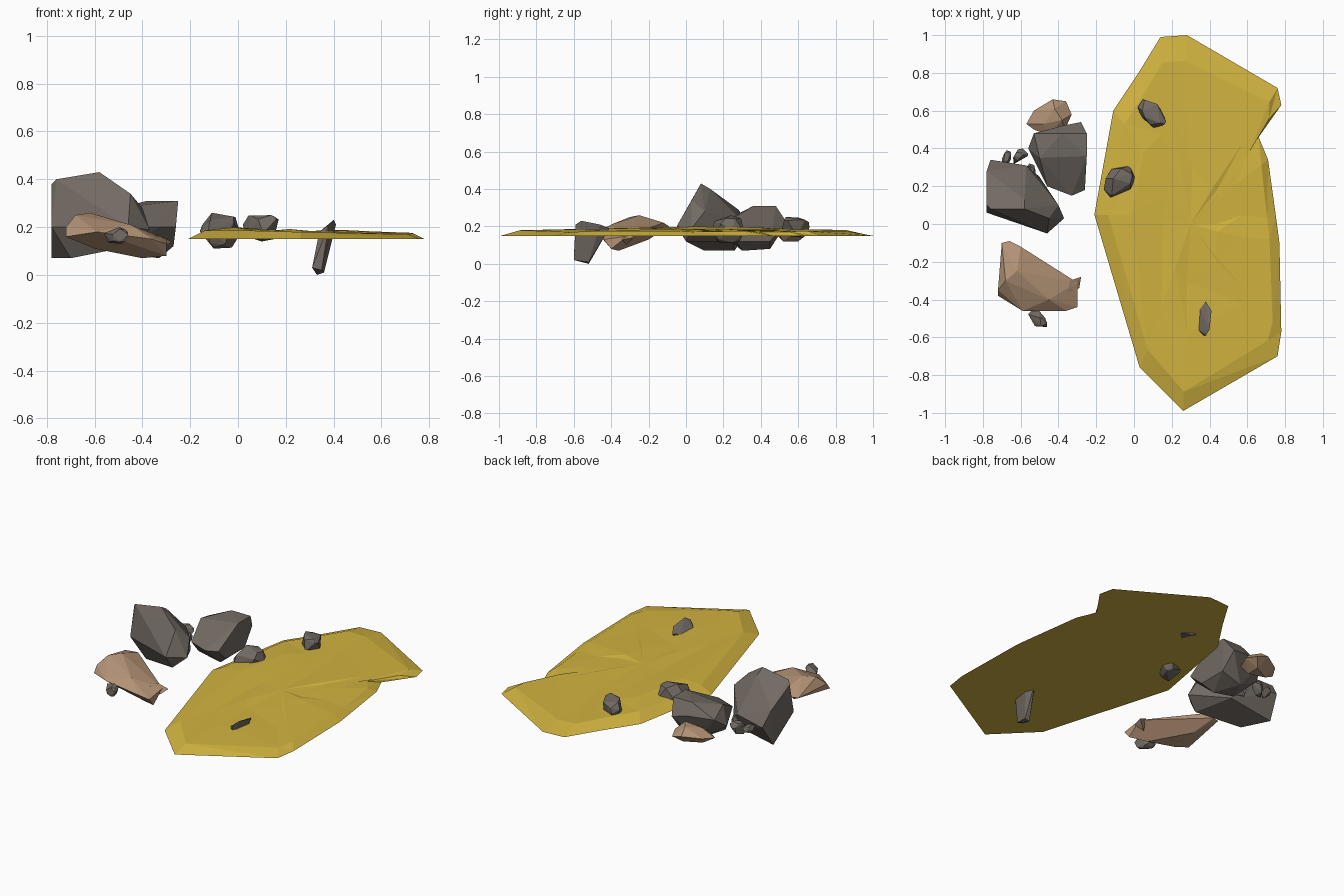
import bpy, bmesh, random
from mathutils import Vector

if "Cube" in bpy.data.objects:
    bpy.data.objects.remove(bpy.data.objects["Cube"])

random.seed(4)


def material(name, rgb):
    m = bpy.data.materials.new(name)
    m.diffuse_color = (*rgb, 1)
    m.use_nodes = True
    m.node_tree.nodes["Principled BSDF"].inputs["Base Color"].default_value = m.diffuse_color
    return m


SAND = material("sand", (0.64, 0.45, 0.05))
GREY = material("grey_stone", (0.17, 0.145, 0.125))
TAN = material("tan_stone", (0.45, 0.29, 0.18))


def finish(bm, name, mat):
    bmesh.ops.recalc_face_normals(bm, faces=bm.faces)
    me = bpy.data.meshes.new(name)
    bm.to_mesh(me)
    bm.free()
    me.materials.append(mat)
    ob = bpy.data.objects.new(name, me)
    bpy.context.collection.objects.link(ob)


def rock(name, mat, pts):
    """Faceted stone: convex hull of its corner points."""
    bm = bmesh.new()
    for p in pts:
        bm.verts.new(p)
    res = bmesh.ops.convex_hull(bm, input=bm.verts)
    junk = {v for v in res["geom_interior"] + res["geom_unused"]
            if isinstance(v, bmesh.types.BMVert)}
    bmesh.ops.delete(bm, geom=list(junk), context='VERTS')
    bmesh.ops.dissolve_limit(bm, angle_limit=0.12, verts=bm.verts, edges=bm.edges)
    finish(bm, name, mat)


def pebble(name, mat, lo, hi, skew=0.0):
    """Random faceted stone fitted to a box, optionally sheared in plan."""
    pts = []
    for i in range(22):
        v = Vector([random.gauss(0, 1) for _ in range(3)]).normalized()
        v.y += skew * v.x
        pts.append(v)
    ranges = [(min(p[k] for p in pts), max(p[k] for p in pts)) for k in range(3)]
    rock(name, mat, [[lo[k] + (p[k] - ranges[k][0]) / (ranges[k][1] - ranges[k][0])
                      * (hi[k] - lo[k]) for k in range(3)] for p in pts])


# Sand patch: flat underside, bevelled rim and gently uneven top
outline = [(.14, .99), (.28, 1), (.76, .72), (.78, .63), (.66, .46), (.71, .34),
           (.75, .05), (.77, -.1), (.78, -.57), (.76, -.7), (.26, -.99),
           (.03, -.76), (-.21, .05), (-.11, .6), (.03, .81)]
bm = bmesh.new()
rings = []
for s, h in ((1, .15), (.88, .172), (.6, .178), (.3, .182)):
    ring = []
    for x, y in outline:
        px, py = .3 + (x - .3) * s, y * s
        z = h
        if s < 1:
            px += random.uniform(-.015, .015)
            py += random.uniform(-.02, .02)
            z += random.uniform(-.004, .006) + max(0, .018 - abs(px) * .06)
        ring.append(bm.verts.new((px, py, z)))
    rings.append(ring)
n = len(outline)
bm.faces.new(rings[0])
for a, b in zip(rings, rings[1:]):
    for i in range(n):
        j = (i + 1) % n
        bm.faces.new((a[i], a[j], b[j]))
        bm.faces.new((a[i], b[j], b[i]))
centre = bm.verts.new((.3, 0, .184))
for i in range(n):
    bm.faces.new((rings[-1][i], rings[-1][(i + 1) % n], centre))
finish(bm, "sand_patch", SAND)

# Tall leaning boulder
rock("tall_boulder", GREY, [
    (-.78, .1, .38), (-.76, .08, .4), (-.58, .08, .43), (-.58, .13, .4),
    (-.78, .28, .29), (-.76, .34, .2), (-.57, .31, .22), (-.45, .03, .34),
    (-.4, .1, .28), (-.37, .03, .19), (-.46, -.05, .2), (-.66, .01, .2),
    (-.78, .06, .2), (-.78, .26, .07), (-.7, .1, .07), (-.45, 0, .12),
    (-.5, .25, .12)])

# Blocky boulder
rock("block_boulder", GREY, [
    (-.25, .48, .31), (-.25, .36, .31), (-.38, .48, .31), (-.5, .35, .28),
    (-.53, .48, .24), (-.38, .52, .24), (-.28, .54, .22), (-.26, .18, .2),
    (-.33, .15, .2), (-.46, .2, .2), (-.56, .4, .18), (-.27, .45, .12),
    (-.27, .27, .12), (-.33, .3, .07), (-.4, .45, .08), (-.48, .3, .1)])

# Flat tan slab
rock("tan_slab", TAN, [
    (-.7, -.1, .2), (-.66, -.09, .2), (-.6, -.12, .22), (-.68, -.3, .25),
    (-.62, -.25, .26), (-.47, -.24, .2), (-.3, -.31, .15), (-.3, -.44, .13),
    (-.36, -.46, .15), (-.59, -.46, .18), (-.72, -.38, .16), (-.72, -.35, .2),
    (-.3, -.4, .08), (-.4, -.36, .07), (-.6, -.36, .11), (-.6, -.2, .13),
    (-.45, -.4, .21)])
rock("tan_slab_tip", TAN, [
    (-.34, -.3, .17), (-.28, -.28, .14), (-.29, -.34, .13), (-.35, -.36, .17),
    (-.34, -.32, .1)])

# Small tan stone at the back
rock("small_tan_stone", TAN, [
    (-.43, .66, .18), (-.36, .65, .16), (-.33, .58, .17), (-.37, .49, .17),
    (-.45, .47, .17), (-.53, .5, .16), (-.57, .53, .16), (-.53, .6, .17),
    (-.42, .61, .22), (-.38, .55, .22), (-.48, .53, .2), (-.4, .6, .12),
    (-.5, .55, .12), (-.4, .52, .12)])

# Upright shard passing through the sand
rock("upright_shard", GREY, [
    (.38, -.59, .21), (.4, -.56, .23), (.41, -.46, .21), (.38, -.41, .19),
    (.35, -.45, .18), (.34, -.56, .18), (.31, -.6, .03), (.35, -.6, .02),
    (.36, -.52, .01), (.33, -.52, 0)])

# Loose stones
for name, lo, hi, skew in (
        ("edge_stone", (-.16, .14, .11), (.01, .31, .26), .3),
        ("back_stone", (.02, .51, .14), (.17, .66, .25), -.4),
        ("front_pebble", (-.56, -.545, .13), (-.46, -.455, .2), -.6),
        ("gap_pebble_a", (-.64, .32, .13), (-.56, .4, .21), .5),
        ("gap_pebble_b", (-.7, .31, .15), (-.65, .39, .2), .6),
        ("gap_pebble_c", (-.57, .26, .13), (-.52, .32, .2), -.3)):
    pebble(name, GREY, lo, hi, skew)
